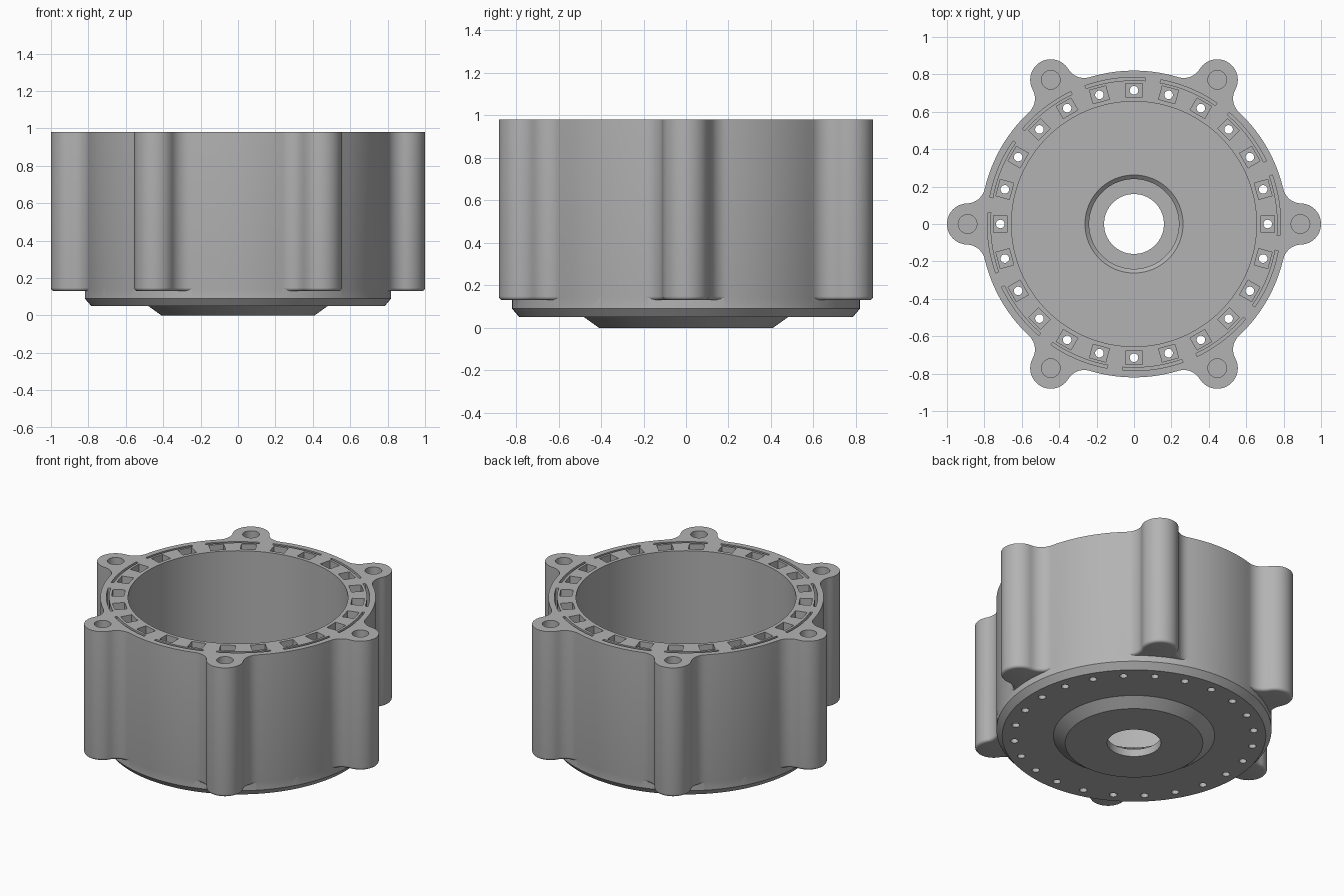
import bpy, bmesh
from math import pi, sin, cos, acos, atan2, radians
from mathutils import Matrix, Vector

cube = bpy.data.objects.get("Cube")
if cube:
    bpy.data.objects.remove(cube, do_unlink=True)

TOP = 0.98
LUG_BOTTOM = 0.13
BODY_R, LUG_R, LUG_AT, FILLET = 0.82, 0.11, 0.89, 0.10

grey = bpy.data.materials.new("machined grey")
grey.use_nodes = True
grey.diffuse_color = (0.45, 0.45, 0.45, 1)
grey.node_tree.nodes["Principled BSDF"].inputs["Base Color"].default_value = grey.diffuse_color


def loft(bm, rings):
    """Skin a stack of equal-length point rings and cap both ends."""
    loops = [[bm.verts.new(p) for p in ring] for ring in rings]
    n = len(loops[0])
    for low, high in zip(loops, loops[1:]):
        for i in range(n):
            j = (i + 1) % n
            bm.faces.new((low[i], low[j], high[j], high[i]))
    bm.faces.new(loops[0][::-1])
    bm.faces.new(loops[-1])


def circle(r, z, n=144, x=0):
    return [(x + r * cos(2 * pi * i / n), r * sin(2 * pi * i / n), z) for i in range(n)]


def finish(bm, name):
    bmesh.ops.recalc_face_normals(bm, faces=bm.faces)
    mesh = bpy.data.meshes.new(name)
    bm.to_mesh(mesh)
    bm.free()
    mesh.materials.append(grey)
    obj = bpy.data.objects.new(name, mesh)
    bpy.context.collection.objects.link(obj)
    return obj


def turned(name, profile):
    bm = bmesh.new()
    loft(bm, [circle(r, z) for r, z in profile])
    return finish(bm, name)


def around(name, count, rings, start=0):
    """Repeat a lofted solid around the vertical axis."""
    bm = bmesh.new()
    for k in range(count):
        turn = Matrix.Rotation(start + 2 * pi * k / count, 3, 'Z')
        loft(bm, [[turn @ Vector(p) for p in ring] for ring in rings])
    return finish(bm, name)


def combine(target, tool, operation):
    bpy.context.view_layer.objects.active = target
    mod = target.modifiers.new(tool.name, 'BOOLEAN')
    mod.operation, mod.object, mod.solver = operation, tool, 'EXACT'
    bpy.ops.object.modifier_apply(modifier=mod.name)
    bpy.data.objects.remove(tool, do_unlink=True)


def arc(cx, cy, r, a, b, n):
    return [(cx + r * cos(a + (b - a) * i / n), cy + r * sin(a + (b - a) * i / n))
            for i in range(n + 1)]


def outline(inset, z):
    """Round body with six lugs blended in by tangent fillets."""
    far = BODY_R + FILLET
    t = acos((far ** 2 + LUG_AT ** 2 - (LUG_R + FILLET) ** 2) / (2 * far * LUG_AT))
    cx, cy = far * cos(t), far * sin(t)
    meet = atan2(cy, LUG_AT - cx)
    lug = meet - pi
    f = FILLET + inset
    part = arc(cx, -cy, f, pi - t, meet, 10)[:-1]
    part += arc(LUG_AT, 0, LUG_R - inset, lug, -lug, 28)[:-1]
    part += arc(cx, cy, f, -meet, t - pi, 10)[:-1]
    part += arc(0, 0, BODY_R - inset, t, pi / 3 - t, 14)[:-1]
    points = []
    for k in range(6):
        c, s = cos(k * pi / 3), sin(k * pi / 3)
        points += [(x * c - y * s, x * s + y * c, z) for x, y in part]
    return points


# Lugged housing with a rounded lower edge
ROUND = 0.018
bm = bmesh.new()
edge = [i * pi / 8 for i in range(5)]
loft(bm, [outline(ROUND * (1 - sin(a)), LUG_BOTTOM + ROUND * (1 - cos(a))) for a in edge]
     + [outline(0, TOP)])
housing = finish(bm, "motor_housing")

# Chamfered base disc and conical boss
combine(housing, turned("base", [(0.41, 0), (0.48, 0.05), (0.785, 0.05), (0.819, 0.09),
                                 (0.819, 0.2)]), 'UNION')

# Main bore, countersunk seat and centre hole
combine(housing, turned("bore", [(0.16, -0.1), (0.16, 0.05), (0.24, 0.05), (0.24, 0.10),
                                 (0.262, 0.12), (0.655, 0.12), (0.655, 1.1)]), 'DIFFERENCE')

# Rectangular pockets in the rim
pocket = [[(x, y, z) for x, y in ((0.678, -0.045), (0.752, -0.045), (0.752, 0.045), (0.678, 0.045))]
          for z in (0.2, 1.1)]
combine(housing, around("pockets", 24, pocket), 'DIFFERENCE')

# Thin curved slots outside the pockets
span = radians(24)
slot_plan = arc(0, 0, 0.784, 0, span, 14) + arc(0, 0, 0.768, span, 0, 14)
slot = [[(x, y, z) for x, y in slot_plan] for z in (0.6, 1.1)]
combine(housing, around("slots", 12, slot, radians(-4.5)), 'DIFFERENCE')

# Blind screw holes in the lugs, and pin holes through the floor
combine(housing, around("screw_holes", 6, [circle(0.05, z, 32, LUG_AT) for z in (0.5, 1.1)]),
        'DIFFERENCE')
combine(housing, around("pin_holes", 24, [circle(0.023, z, 20, 0.715) for z in (-0.1, 0.3)]),
        'DIFFERENCE')

bpy.ops.object.select_all(action='DESELECT')
housing.select_set(True)
bpy.context.view_layer.objects.active = housing
bpy.ops.object.shade_smooth_by_angle(angle=radians(30))
